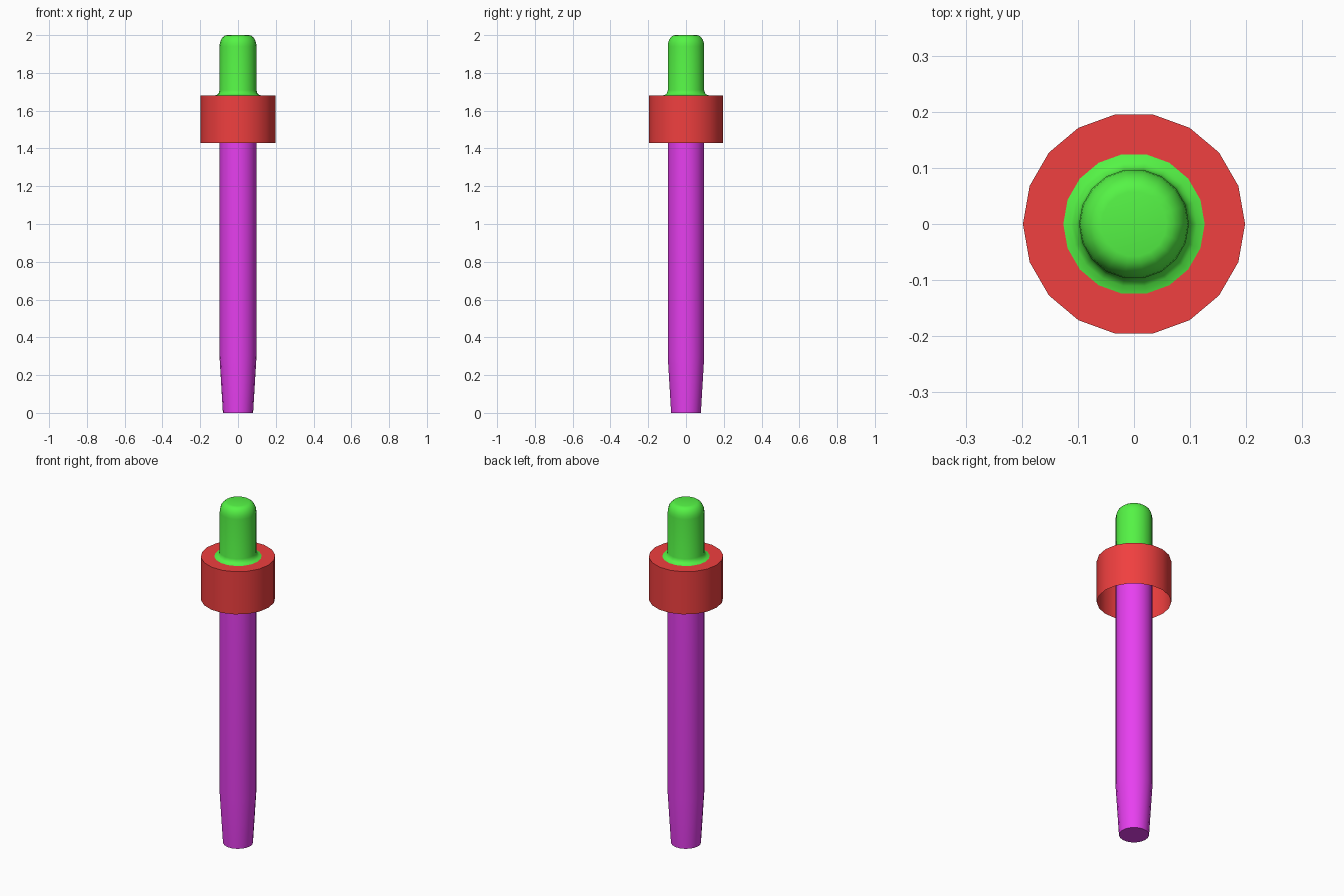
import bpy, bmesh, math

if "Cube" in bpy.data.objects:
    bpy.data.objects.remove(bpy.data.objects["Cube"])

SIDES = 18


def material(name, color):
    m = bpy.data.materials.new(name)
    m.diffuse_color = (*color, 1)
    m.use_nodes = True
    m.node_tree.nodes["Principled BSDF"].inputs["Base Color"].default_value = m.diffuse_color
    return m


def lathe(name, profile, mat, cap_bottom=False, cap_top=False):
    """Revolve (radius, z) points, listed from bottom to top, around z."""
    bm = bmesh.new()
    rings = []
    for r, z in profile:
        rings.append([bm.verts.new((r * math.cos(2 * math.pi * i / SIDES),
                                    r * math.sin(2 * math.pi * i / SIDES), z))
                      for i in range(SIDES)])
    for a, b in zip(rings, rings[1:]):
        for i in range(SIDES):
            j = (i + 1) % SIDES
            bm.faces.new((a[i], a[j], b[j], b[i]))
    if cap_bottom:
        bm.faces.new(rings[0][::-1])
    if cap_top:
        bm.faces.new(rings[-1])
    mesh = bpy.data.meshes.new(name)
    bm.to_mesh(mesh)
    bm.free()
    mesh.materials.append(mat)
    obj = bpy.data.objects.new(name, mesh)
    bpy.context.collection.objects.link(obj)
    bpy.context.view_layer.objects.active = obj
    obj.select_set(True)
    bpy.ops.object.shade_smooth_by_angle(angle=math.radians(35))
    obj.select_set(False)
    return obj


red = material("red", (0.87, 0.05, 0.05))
green = material("green", (0.09, 0.9, 0.06))
magenta = material("magenta", (0.8, 0.05, 0.87))

# Long shaft, tapered at the foot, running up inside the collar
lathe("shaft", [(0.08, 0), (0.098, 0.3), (0.098, 1.68)], magenta, cap_bottom=True)

# Thin collar, open underneath
lathe("collar", [(0.198, 1.43), (0.198, 1.68), (0.126, 1.68)], red)

# Rounded tip with a small flared foot
tip = [(0.126, 1.68), (0.112, 1.684), (0.102, 1.693), (0.098, 1.708)]
for k in range(6):
    a = math.radians(18 * k)
    tip.append((0.058 + 0.04 * math.cos(a), 1.94 + 0.06 * math.sin(a)))
lathe("tip", tip, green, cap_top=True)
